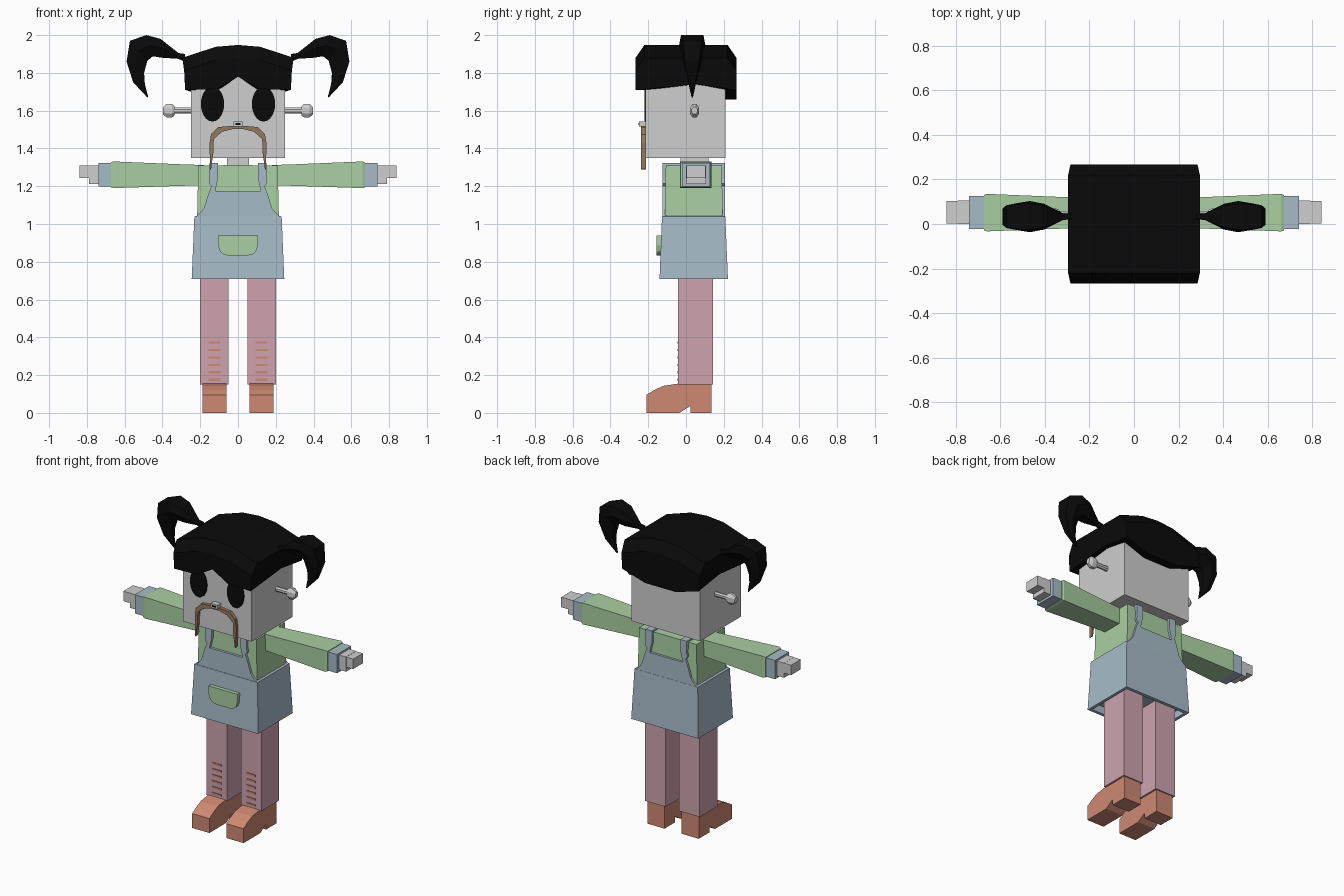
import bpy, bmesh
from math import cos, sin, tau

cube = bpy.data.objects.get("Cube")
if cube:
    bpy.data.objects.remove(cube)


def material(name, *rgb):
    m = bpy.data.materials.new(name)
    m.use_nodes = True
    m.diffuse_color = (*rgb, 1)
    m.node_tree.nodes["Principled BSDF"].inputs["Base Color"].default_value = (*rgb, 1)
    return m


SKIN = material("pale grey skin", .62, .62, .62)
HAIR = material("black", .003, .003, .003)
GREEN = material("soft green", .40, .62, .36)
BLUE = material("dusty blue", .39, .50, .58)
PINK = material("dusty pink", .62, .37, .43)
SHOE = material("terracotta", .62, .25, .17)
BROWN = material("brown", .30, .19, .115)


def finish(bm, name, mat):
    bmesh.ops.recalc_face_normals(bm, faces=bm.faces[:])
    mesh = bpy.data.meshes.new(name)
    bm.to_mesh(mesh)
    bm.free()
    mesh.materials.append(mat)
    obj = bpy.data.objects.new(name, mesh)
    bpy.context.collection.objects.link(obj)
    return obj


def loft(name, mat, rings, cap_start=True, cap_end=True):
    """Skin a row of closed rings with quads."""
    bm = bmesh.new()
    rows = [[bm.verts.new(p) for p in ring] for ring in rings]
    n = len(rows[0])
    for a, b in zip(rows, rows[1:]):
        for i in range(n):
            j = (i + 1) % n
            bm.faces.new((a[i], a[j], b[j], b[i]))
    if cap_start:
        bm.faces.new(rows[0])
    if cap_end:
        bm.faces.new(rows[-1])
    return finish(bm, name, mat)


def rect_z(x0, x1, y0, y1, z):
    return [(x0, y0, z), (x1, y0, z), (x1, y1, z), (x0, y1, z)]


def rect_x(x, y0, y1, z0, z1):
    return [(x, y0, z0), (x, y1, z0), (x, y1, z1), (x, y0, z1)]


def box(name, mat, x, y, z):
    return loft(name, mat, [rect_z(*x, *y, h) for h in z])


def prism_y(name, mat, profile, y0, y1):
    return loft(name, mat, [[(x, y, z) for x, z in profile] for y in (y0, y1)])


def mirrored(half):
    """Close a half outline across the centre line."""
    return half + [(-x, z) for x, z in reversed(half)]


# Head and neck
box("head", SKIN, (-.25, .25), (-.215, .21), (1.35, 1.84))
box("neck", SKIN, (-.057, .057), (-.03, .12), (1.28, 1.36))


# Hair cap: hem, walls, chamfer and arched crown
def hem(x, y):
    side = abs(x) > .2
    if side and abs(y) < .2:
        return 1.74
    if side:
        return 1.71
    if y < 0:
        return 1.78 if x == 0 else 1.715
    return 1.66


XS = (-1, -.4, 0, .4, 1)


def arch(u):
    return {0: 1.948, .4: 1.938, 1: 1.88}[abs(u)]


outline = [(u, -1) for u in XS] + [(1, .2)] + [(u, 1) for u in reversed(XS)] + [(-1, .2)]
bm = bmesh.new()
rows = []
for hx, hy, height in (
        (.24, .205, lambda u, v: hem(u * .28, v * .26)),
        (.28, .267, lambda u, v: hem(u * .28, v * .26)),
        (.285, .267, lambda u, v: arch(u) - .068),
        (.295, .22, lambda u, v: arch(u))):
    rows.append([bm.verts.new((u * hx, v * hy, height(u, v))) for u, v in outline])
count = len(outline)
for a, b in zip(rows, rows[1:]):
    for i in range(count):
        j = (i + 1) % count
        bm.faces.new((a[i], a[j], b[j], b[i]))
crown = rows[-1]
for i in range(4):
    strip = [crown[i], crown[i + 1], crown[9 - i], crown[10 - i]]
    if i == 0:
        strip.append(crown[11])
    if i == 3:
        strip.insert(2, crown[5])
    bm.faces.new(strip)
finish(bm, "hair_cap", HAIR)

# Pigtail sections: outer x, z, inner x, z, half width
TAIL = [(.28, 1.90, .28, 1.86, .012), (.315, 1.905, .32, 1.875, .015),
        (.41, 1.98, .40, 1.88, .058), (.485, 2.0, .45, 1.888, .07),
        (.572, 1.97, .48, 1.865, .06), (.59, 1.86, .497, 1.80, .042),
        (.555, 1.75, .493, 1.74, .02), (.48, 1.67, .476, 1.675, .004)]


def tail_ring(s, ox, oz, ix, iz, w):
    mx, mz, c = (ox + ix) / 2, (oz + iz) / 2, .033
    return [(s * ox, c - .85 * w, oz), (s * ox, c + .85 * w, oz), (s * mx, c + w, mz),
            (s * ix, c + .5 * w, iz), (s * ix, c - .5 * w, iz), (s * mx, c - w, mz)]


def disc_x(x, r, rz, n=8):
    return [(x, .045 + r * cos(tau * (i + .5) / n), 1.6 + rz * sin(tau * (i + .5) / n))
            for i in range(n)]


SHOE_PROFILE = [(-.21, 0), (-.21, .095), (-.17, .12), (-.12, .143), (-.04, .155),
                (.135, .155), (.135, 0), (.025, 0), (.025, .038), (-.035, 0)]

for s, side in ((1, "left"), (-1, "right")):
    loft(side + "_pigtail", HAIR, [tail_ring(s, *t) for t in TAIL])

    # Eye plate
    eye = [(s * .135 + .062 * cos(tau * i / 20), 1.635 + .093 * sin(tau * i / 20))
           for i in range(20)]
    prism_y(side + "_eye", HAIR, eye, -.221, -.213)

    # Bolt ear with a faceted knob
    loft(side + "_ear_bolt", SKIN, [disc_x(s * x, r, rz) for x, r, rz in (
        (.24, .014, .017), (.335, .014, .017), (.335, .02, .026),
        (.35, .027, .039), (.378, .027, .039), (.398, .016, .02))])

    # Arm, cuff and hand
    loft(side + "_sleeve", GREEN, [rect_x(s * x, *r) for x, r in (
        (.18, (-.015, .115, 1.205, 1.312)), (.30, (-.02, .12, 1.202, 1.316)),
        (.66, (-.033, .135, 1.19, 1.331)), (.673, (-.028, .13, 1.195, 1.326)))])
    loft(side + "_cuff", BLUE, [rect_x(s * x, -.022, .126, 1.198, 1.322) for x in (.66, .739)])
    loft(side + "_palm", SKIN, [rect_x(s * x, 0, .105, 1.213, 1.31) for x in (.72, .79)])
    loft(side + "_fingers", SKIN, [rect_x(s * x, .002, .103, 1.243, 1.309) for x in (.78, .84)])

    # Leg, shin stripes and shoe
    box(side + "_leg", PINK, sorted((s * .05, s * .20)), (-.042, .143), (.15, .80))
    for k in range(6):
        z = .175 + k * .0395
        box(f"{side}_shin_stripe_{k + 1}", SHOE, sorted((s * .093, s * .157)),
            (-.046, -.04), (z - .006, z + .006))
    loft(side + "_shoe", SHOE, [[(s * x, y, z) for y, z in SHOE_PROFILE] for x in (.062, .188)])
    # Shoulder strap over the top of the torso
    box(side + "_shoulder_strap", BLUE, sorted((s * .105, s * .15)), (-.122, .205), (1.30, 1.322))

# Nose and moustache
box("nose", SKIN, (-.025, .025), (-.25, -.21), (1.515, 1.543))
box("nose_slot", HAIR, (-.014, .014), (-.252, -.246), (1.524, 1.534))
half = [(.085, 1.488), (.128, 1.45), (.13, 1.38), (.143, 1.288), (.149, 1.29),
        (.15, 1.43), (.143, 1.475), (.105, 1.513), (.03, 1.52)]
moustache = [(-x, z) for x, z in half[::-1]] + [(-.03, 1.502), (.03, 1.502)] + half
prism_y("moustache", BROWN, moustache, -.237, -.212)

# Torso and collar
loft("torso", GREEN, [rect_z(-.222, .222, -.115, .198, .80), rect_z(-.21, .21, -.107, .19, 1.31)])
collar = [(.078 * cos(tau * i / 16), 1.312 + .052 * sin(tau * i / 16)) for i in range(8, 17)]
prism_y("collar", GREEN, collar, -.113, -.10)

# Apron skirt, open below with a recessed floor
loft("apron_skirt", BLUE, [
    rect_z(-.225, .225, -.12, .20, .76), rect_z(-.225, .225, -.12, .20, .71),
    rect_z(-.245, .245, -.14, .222, .71), rect_z(-.231, .231, -.127, .208, 1.04),
    rect_z(-.2, .2, -.10, .18, 1.045)])

# Apron bib with straps, front and back
bib = mirrored([(.231, 1.03), (.20, 1.06), (.18, 1.085), (.166, 1.13), (.153, 1.17),
                (.14, 1.2), (.154, 1.215), (.15, 1.24), (.15, 1.322), (.105, 1.322),
                (.105, 1.24), (.112, 1.215), (.12, 1.175)])
prism_y("front_bib", BLUE, bib, -.125, -.10)
prism_y("back_bib", BLUE, bib, .185, .207)

# Front pocket with rounded lower corners
pocket = mirrored([(.105, .94), (.105, .885), (.095, .855), (.075, .838), (.045, .832)])
prism_y("front_pocket", GREEN, pocket, -.156, -.125)
